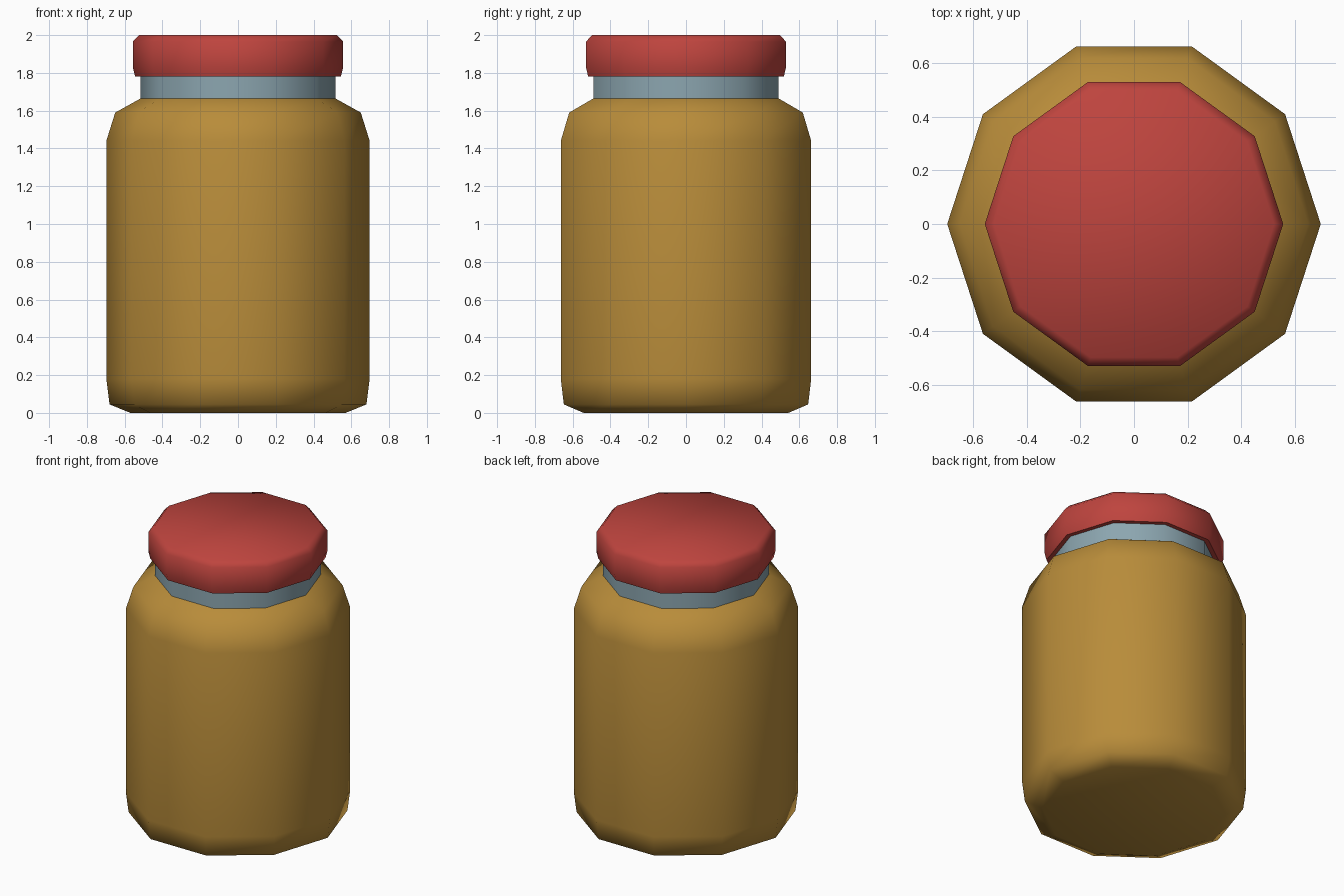
import bpy
import bmesh
from math import cos, sin, tau

SIDES = 10

cube = bpy.data.objects.get("Cube")
if cube:
    bpy.data.objects.remove(cube, do_unlink=True)


def make_material(name, rgb):
    mat = bpy.data.materials.new(name)
    mat.use_nodes = True
    colour = (*rgb, 1.0)
    mat.diffuse_color = colour
    mat.node_tree.nodes["Principled BSDF"].inputs["Base Color"].default_value = colour
    return mat


def lathe(name, profile, mat, cap_bottom=False, cap_top=False):
    """Turn a (radius, height) profile into a smooth ten-sided solid."""
    bm = bmesh.new()
    rings = []
    for r, z in profile:
        rings.append([bm.verts.new((r * cos(tau * i / SIDES), r * sin(tau * i / SIDES), z))
                      for i in range(SIDES)])
    for low, high in zip(rings, rings[1:]):
        for i in range(SIDES):
            j = (i + 1) % SIDES
            bm.faces.new((low[i], low[j], high[j], high[i]))
    if cap_bottom:
        bm.faces.new(rings[0][::-1])
    if cap_top:
        bm.faces.new(rings[-1])
    for face in bm.faces:
        face.smooth = True
    mesh = bpy.data.meshes.new(name)
    bm.to_mesh(mesh)
    bm.free()
    mesh.materials.append(mat)
    obj = bpy.data.objects.new(name, mesh)
    bpy.context.collection.objects.link(obj)
    return obj


amber = make_material("amber filling", (0.48, 0.262, 0.042))
glass = make_material("blue grey glass", (0.262, 0.381, 0.434))
red = make_material("red lid", (0.515, 0.058, 0.048))

# Jar body with bevelled foot and sloping shoulder
lathe("jar_body", [(0.57, 0), (0.68, 0.045), (0.697, 0.18), (0.697, 1.44),
                   (0.65, 1.59), (0.515, 1.665)], amber, cap_bottom=True)

# Straight neck
lathe("jar_neck", [(0.515, 1.665), (0.515, 1.785)], glass)

# Lid underside and the rounded lid above it
lathe("lid_underside", [(0.51, 1.782), (0.545, 1.782)], red).data.flip_normals()
lathe("lid", [(0.545, 1.782), (0.557, 1.83), (0.557, 1.965), (0.523, 2.0)],
      red, cap_top=True)
